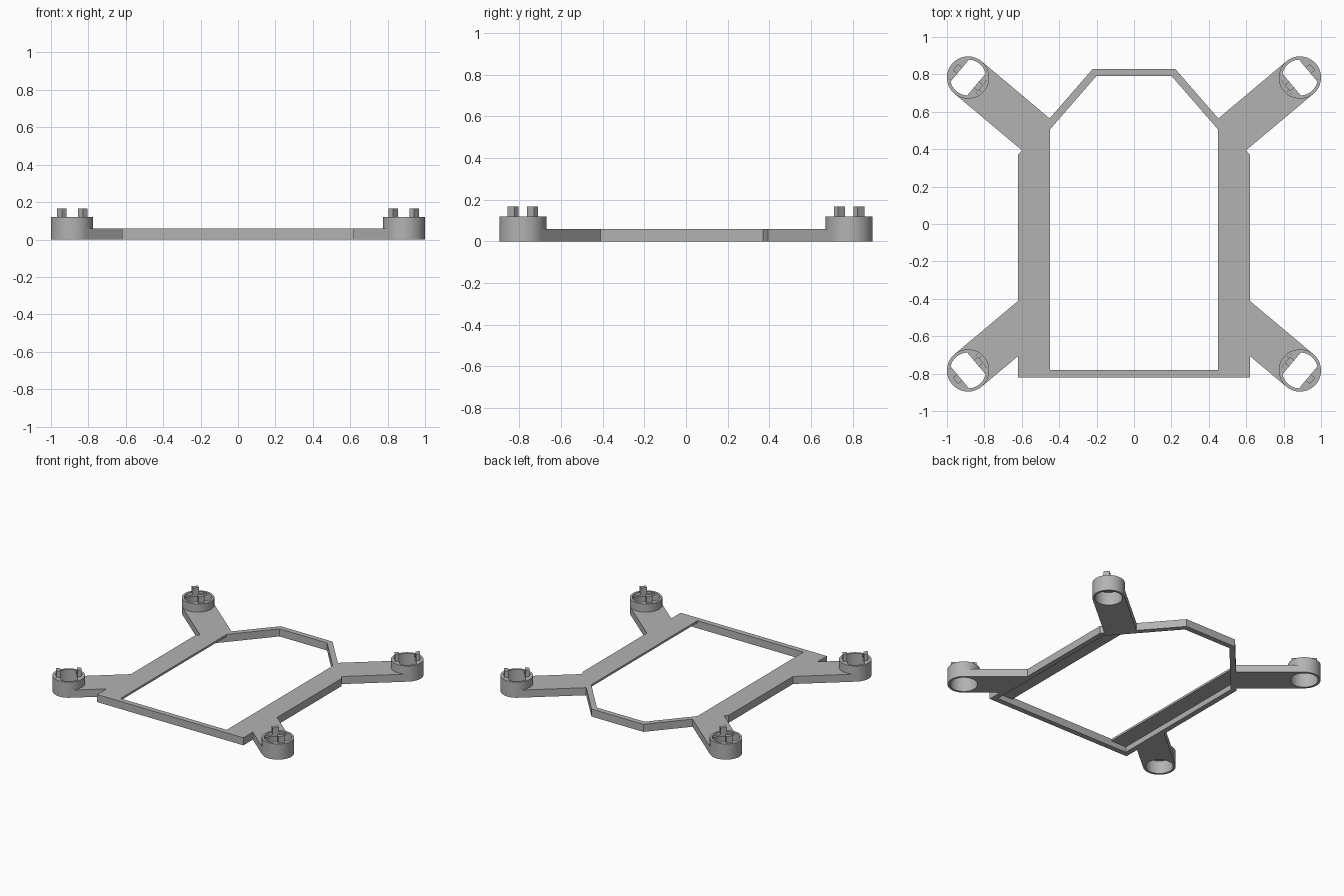
import bpy, bmesh, math
from mathutils import Vector

cube = bpy.data.objects.get("Cube")
if cube:
    bpy.data.objects.remove(cube, do_unlink=True)

grey = bpy.data.materials.new("plain grey")
grey.use_nodes = True
grey.diffuse_color = (0.45, 0.45, 0.45, 1)
grey.node_tree.nodes["Principled BSDF"].inputs["Base Color"].default_value = grey.diffuse_color

HEIGHT = 0.058                      # frame and arm thickness
CUP_X, CUP_Y, CUP_R, CUP_IN, CUP_H = 0.887, 0.783, 0.113, 0.096, 0.12
TILT = math.radians(40)             # arm angle


def finish(name, bm, mirror=False):
    bmesh.ops.recalc_face_normals(bm, faces=bm.faces)
    mesh = bpy.data.meshes.new(name)
    bm.to_mesh(mesh)
    bm.free()
    mesh.materials.append(grey)
    obj = bpy.data.objects.new(name, mesh)
    bpy.context.collection.objects.link(obj)
    if mirror:
        obj.modifiers.new("Mirror", 'MIRROR').use_mirror_merge = False
    return obj


def prism(name, points, z0, z1):
    """Extruded outline, mirrored to the other side."""
    bm = bmesh.new()
    face = bm.faces.new([bm.verts.new((p[0], p[1], z0)) for p in points])
    new = bmesh.ops.extrude_face_region(bm, geom=[face])["geom"]
    top = [v for v in new if isinstance(v, bmesh.types.BMVert)]
    bmesh.ops.translate(bm, verts=top, vec=(0, 0, z1 - z0))
    bmesh.ops.triangulate(bm, faces=[f for f in bm.faces if len(f.verts) > 4])
    return finish(name, bm, True)


def wall(name, outer, inner, z0, z1, mirror=False):
    """Closed wall between two matching outlines."""
    bm = bmesh.new()
    loops = [[bm.verts.new((p[0], p[1], z)) for p in line]
             for line, z in ((outer, z0), (outer, z1), (inner, z1), (inner, z0))]
    n = len(outer)
    for k in range(4):
        a, b = loops[k], loops[(k + 1) % 4]
        for i in range(n):
            j = (i + 1) % n
            bm.faces.new((a[i], a[j], b[j], b[i]))
    return finish(name, bm, mirror)


def both_sides(half):
    return half + [(-x, y) for x, y in reversed(half)]


# Outer frame and the thin side decks inside it
wall("frame", both_sides([(0.62, -0.82), (0.62, 0.37), (0.22, 0.83)]),
     both_sides([(0.58, -0.78), (0.58, 0.355), (0.202, 0.79)]), 0, HEIGHT)
prism("side_deck", [(0.45, -0.78), (0.58, -0.78), (0.58, 0.355), (0.45, 0.505)],
      HEIGHT - 0.016, HEIGHT)

for label, side in (("front", -1), ("back", 1)):
    centre = Vector((CUP_X, CUP_Y * side))
    along = Vector((math.cos(TILT), side * math.sin(TILT)))
    across = Vector((-along.y, along.x))

    def at(u, v):
        return centre + along * u + across * v

    # Arm: straight sides, ending in a hollow that hugs the cup
    def arm_root(v):
        if side > 0:
            return at(-0.478, v)
        edge = at(0, v)
        return edge - along * ((edge.x - 0.62) / along.x)

    arc = [at(-0.106 * math.sin(t), 0.106 * math.cos(t))
           for t in (math.pi * i / 16 for i in range(17))]
    prism(label + "_arm", [arm_root(CUP_R), at(0, CUP_R)] + arc
          + [at(0, -CUP_R), arm_root(-CUP_R)], 0, HEIGHT)

    # Cup
    angles = [2 * math.pi * i / 48 for i in range(48)]
    circle = [[at(r * math.cos(t), r * math.sin(t)) for t in angles] for r in (CUP_R, CUP_IN)]
    cup = wall(label + "_cup", circle[0], circle[1], 0, CUP_H, True)
    bpy.ops.object.select_all(action='DESELECT')
    cup.select_set(True)
    bpy.context.view_layer.objects.active = cup
    bpy.ops.object.shade_smooth_by_angle(angle=math.radians(40))

    # Ledges at both ends of the cup, each with a peg
    for end, sign in (("inner", -1), ("outer", 1)):
        spread = math.acos(0.058 / CUP_IN)
        rim = [spread * (i / 6 - 1) for i in range(13)]
        prism(f"{label}_{end}_ledge",
              [at(sign * CUP_IN * math.cos(t), CUP_IN * math.sin(t)) for t in rim],
              0.1, CUP_H - 0.004)
        prism(f"{label}_{end}_peg",
              [at(sign * u, v) for u, v in ((0.058, -0.022), (0.088, -0.022),
                                            (0.088, 0.022), (0.058, 0.022))],
              0.1, 0.167)
